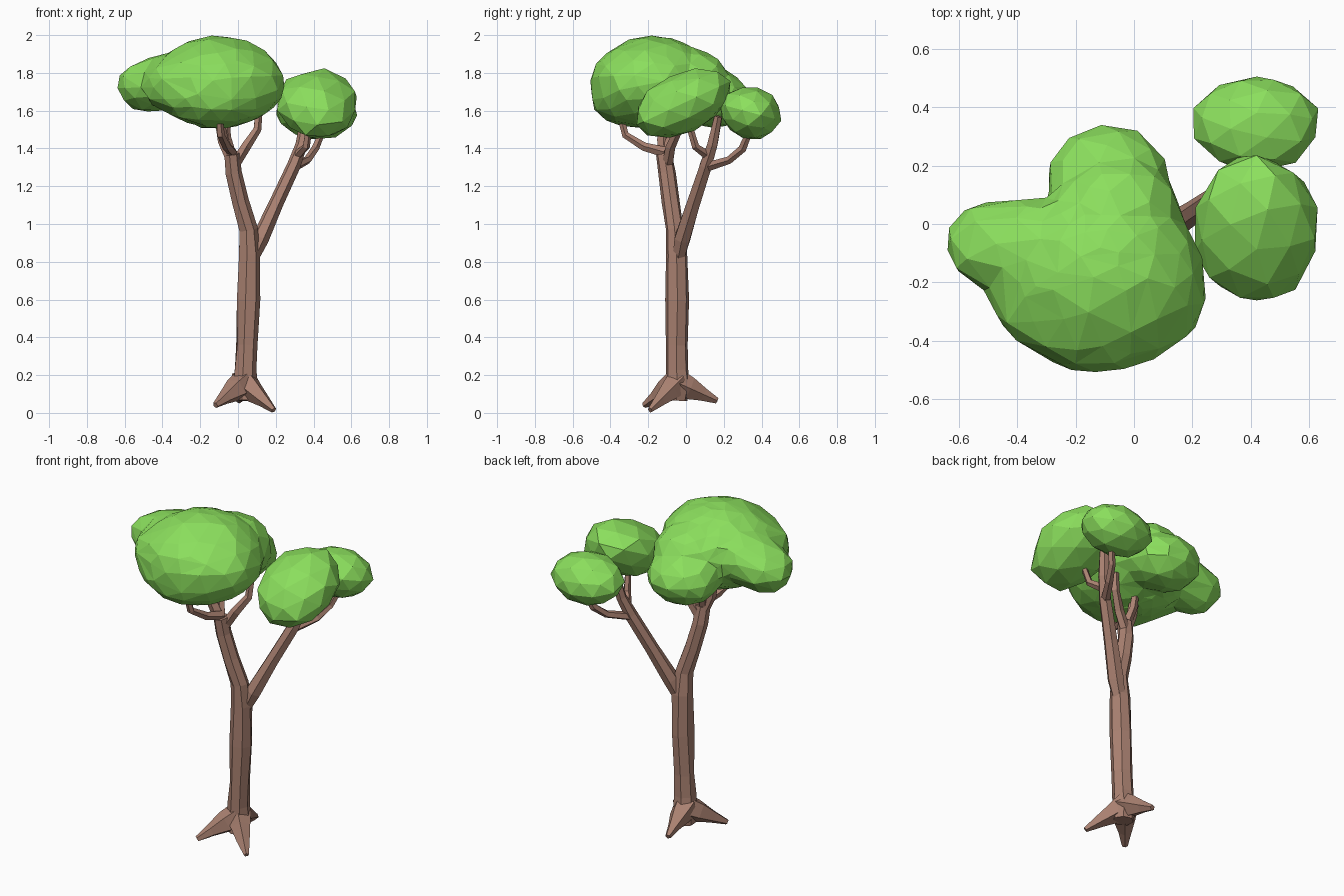
import bpy, bmesh, math, random
from mathutils import Vector, Matrix

random.seed(4)


def material(name, color):
    m = bpy.data.materials.new(name)
    m.diffuse_color = (*color, 1)
    return m


BARK = material("bark", (0.40, 0.22, 0.165))
LEAF = material("leaf", (0.26, 0.74, 0.11))


def finish(name, bm, mat):
    bmesh.ops.recalc_face_normals(bm, faces=bm.faces)
    me = bpy.data.meshes.new(name)
    bm.to_mesh(me)
    bm.free()
    me.materials.append(mat)
    ob = bpy.data.objects.new(name, me)
    bpy.context.collection.objects.link(ob)
    return ob


def limb(name, pts, sides=6, wobble=0.08):
    """Faceted tube through points (x, y, z, radius)."""
    bm = bmesh.new()
    cs = [Vector(p[:3]) for p in pts]
    rings = []
    for i, c in enumerate(cs):
        t = (cs[min(i + 1, len(cs) - 1)] - cs[max(i - 1, 0)]).normalized()
        ref = Vector((1, 0, 0)) if abs(t.x) < 0.8 else Vector((0, 1, 0))
        u = (ref - t * ref.dot(t)).normalized()
        v = t.cross(u)
        ring = []
        for k in range(sides):
            a = 2 * math.pi * k / sides
            r = pts[i][3] * random.uniform(1 - wobble, 1 + wobble)
            ring.append(bm.verts.new(c + (u * math.cos(a) + v * math.sin(a)) * r))
        rings.append(ring)
    for a, b in zip(rings, rings[1:]):
        for k in range(sides):
            n = (k + 1) % sides
            bm.faces.new((a[k], a[n], b[n], b[k]))
    bm.faces.new(rings[0][::-1])
    bm.faces.new(rings[-1])
    return finish(name, bm, BARK)


def leaf_clump(name, center, radii, tilt):
    """Faceted ellipsoid tilted about x."""
    bm = bmesh.new()
    bmesh.ops.create_icosphere(bm, subdivisions=2, radius=1)
    rot = Matrix.Rotation(math.radians(tilt), 3, 'X')
    for v in bm.verts:
        p = v.co * random.uniform(0.98, 1.07)
        v.co = rot @ Vector([p[i] * radii[i] for i in range(3)]) + Vector(center)
    return finish(name, bm, LEAF)


# Trunk running into the left main branch
limb("trunk", [(0.035, -0.05, 0.065, 0.06), (0.035, -0.045, 0.15, 0.068),
               (0.04, -0.05, 0.23, 0.060), (0.045, -0.05, 0.36, 0.057),
               (0.055, -0.045, 0.60, 0.063), (0.06, -0.05, 0.84, 0.057),
               (0.055, -0.06, 0.97, 0.050), (0.01, -0.08, 1.12, 0.047),
               (-0.025, -0.10, 1.27, 0.046), (-0.035, -0.115, 1.37, 0.043)], 7)

# Three roots: tapering cones out of the trunk foot
for i, (x, y, z) in enumerate([(-0.12, -0.22, 0.04), (0.19, -0.19, 0.015), (0.005, 0.165, 0.065)]):
    c, tip = Vector((0.035, -0.045, 0.16)), Vector((x, y, z))
    pts = [(*c.lerp(tip, t), r) for t, r in ((0, 0.078), (0.3, 0.062), (0.65, 0.038), (1, 0.016))]
    limb(f"root_{i + 1}", pts, 5)

# Right main branch
limb("right_branch", [(0.065, -0.045, 0.80, 0.035), (0.115, -0.02, 0.92, 0.045),
                      (0.20, 0.04, 1.11, 0.039), (0.295, 0.105, 1.31, 0.035),
                      (0.335, 0.14, 1.42, 0.030), (0.36, 0.17, 1.57, 0.024)])

# Twigs carrying the foliage
twigs = [
    [(-0.03, -0.11, 1.33, 0.034), (-0.08, -0.12, 1.44, 0.032), (-0.11, -0.12, 1.60, 0.026)],
    [(-0.02, -0.10, 1.31, 0.030), (0.04, -0.08, 1.41, 0.027), (0.10, -0.04, 1.50, 0.023), (0.11, -0.03, 1.60, 0.02)],
    [(-0.03, -0.11, 1.38, 0.028), (-0.06, -0.22, 1.41, 0.024), (-0.09, -0.32, 1.47, 0.021), (-0.10, -0.35, 1.58, 0.018)],
    [(-0.04, -0.11, 1.37, 0.028), (-0.06, -0.08, 1.46, 0.024), (-0.07, -0.06, 1.60, 0.02)],
    [(0.29, 0.10, 1.30, 0.026), (0.37, 0.23, 1.34, 0.022), (0.41, 0.30, 1.40, 0.021), (0.45, 0.34, 1.50, 0.017)],
    [(0.31, 0.12, 1.36, 0.025), (0.36, 0.05, 1.41, 0.021), (0.38, 0.01, 1.55, 0.017)],
]
for i, t in enumerate(twigs):
    limb(f"twig_{i + 1}", t, 5)

# Big crown: blended lobes, wrapped by a sphere
lobes = [((-0.11, -0.17, 1.75), (0.33, 0.31, 0.245)),     # main dome
         ((-0.12, -0.30, 1.685), (0.29, 0.205, 0.165)),   # low front
         ((-0.12, -0.32, 1.77), (0.27, 0.18, 0.15)),      # high front
         ((0.055, -0.22, 1.74), (0.19, 0.22, 0.17)),      # right side
         ((-0.32, -0.22, 1.74), (0.18, 0.20, 0.15)),      # front left
         ((-0.47, -0.07, 1.73), (0.17, 0.15, 0.135)),     # left lobe
         ((-0.36, -0.09, 1.76), (0.20, 0.175, 0.145)),    # left fill
         ((-0.06, 0.04, 1.74), (0.22, 0.19, 0.18)),       # back fill
         ((-0.09, 0.15, 1.66), (0.205, 0.185, 0.15))]     # back lobe


def inside(p):
    s = 0
    for c, r in lobes:
        s += math.exp(-9 * (sum(((p[i] - c[i]) / r[i]) ** 2 for i in range(3)) - 1))
    return s >= 1


bm = bmesh.new()
bmesh.ops.create_icosphere(bm, subdivisions=4, radius=1)
origin = Vector((-0.16, -0.09, 1.72))
for v in bm.verts:
    d, r = v.co.normalized(), 0.8
    while r > 0.05 and not inside(origin + d * r):
        r -= 0.005
    v.co = origin + d * r * random.uniform(0.99, 1.02)
crown = finish("big_crown", bm, LEAF)
dec = crown.modifiers.new("facets", 'DECIMATE')
dec.ratio = 0.3

# Two smaller clumps on the right branch
leaf_clump("right_clump", (0.42, -0.02, 1.637), (0.213, 0.265, 0.155), 25)
leaf_clump("back_clump", (0.42, 0.345, 1.59), (0.213, 0.163, 0.135), -15)
